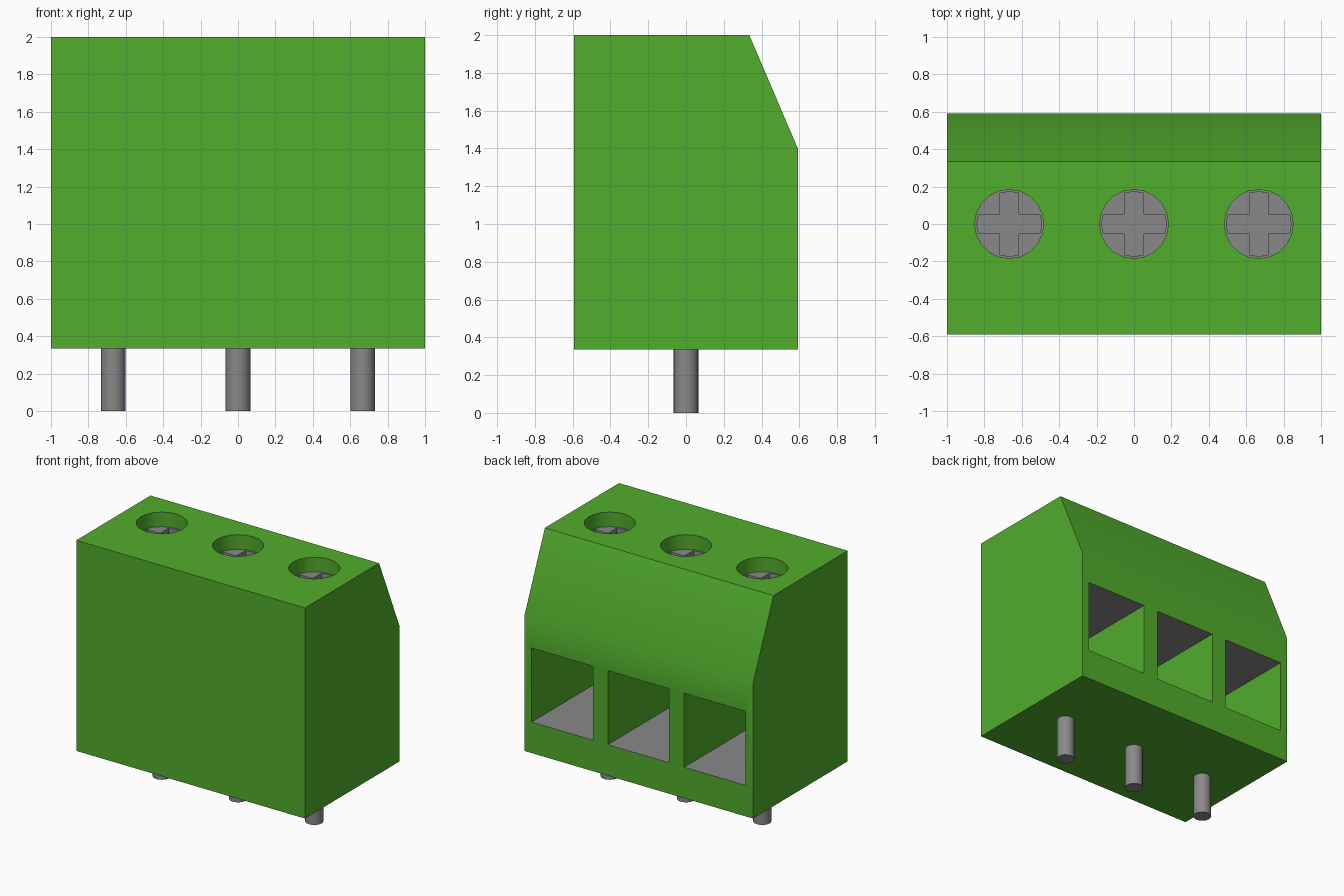
import bpy, bmesh, math

cube = bpy.data.objects.get("Cube")
if cube:
    bpy.data.objects.remove(cube, do_unlink=True)

PITCH = 0.667
CENTRES = (-PITCH, 0.0, PITCH)
BOTTOM, TOP = 0.335, 2.0
FLOOR, CEILING = 0.58, 1.165      # wire openings
SCREW_R, SCREW_TOP, SCREW_BASE = 0.184, 1.885, 1.3


def material(name, rgb):
    m = bpy.data.materials.new(name)
    m.use_nodes = True
    m.diffuse_color = (*rgb, 1)
    m.node_tree.nodes["Principled BSDF"].inputs["Base Color"].default_value = (*rgb, 1)
    return m


GREEN = material("green plastic", (0.084, 0.418, 0.026))
METAL = material("grey metal", (0.25, 0.25, 0.25))


def prism(name, points, offset, mats):
    """Extrude a closed outline of 3D points along offset."""
    bm = bmesh.new()
    face = bm.faces.new([bm.verts.new(p) for p in points])
    new = bmesh.ops.extrude_face_region(bm, geom=[face])["geom"]
    bmesh.ops.translate(bm, vec=offset,
                        verts=[g for g in new if isinstance(g, bmesh.types.BMVert)])
    bmesh.ops.recalc_face_normals(bm, faces=bm.faces)
    mesh = bpy.data.meshes.new(name)
    bm.to_mesh(mesh)
    bm.free()
    for m in mats:
        mesh.materials.append(m)
    ob = bpy.data.objects.new(name, mesh)
    bpy.context.collection.objects.link(ob)
    return ob


def cylinder(name, x, radius, z0, z1, sides, mats):
    ring = [(x + radius * math.cos(2 * math.pi * i / sides),
             radius * math.sin(2 * math.pi * i / sides), z0) for i in range(sides)]
    return prism(name, ring, (0, 0, z1 - z0), mats)


def activate(ob):
    bpy.ops.object.select_all(action='DESELECT')
    ob.select_set(True)
    bpy.context.view_layer.objects.active = ob


def cut(ob, cutter):
    """Subtract the cutter and delete it."""
    cutter.hide_render = True
    activate(ob)
    mod = ob.modifiers.new("cut", 'BOOLEAN')
    mod.operation, mod.solver, mod.object = 'DIFFERENCE', 'EXACT', cutter
    bpy.ops.object.modifier_apply(modifier=mod.name)
    bpy.data.objects.remove(cutter, do_unlink=True)


def smooth(ob):
    activate(ob)
    bpy.ops.object.shade_smooth_by_angle(angle=math.radians(30))


# Housing: side profile with a sloped back shoulder
profile = [(-0.592, BOTTOM), (0.592, BOTTOM), (0.592, 1.4), (0.335, TOP), (-0.592, TOP)]
housing = prism("housing", [(-1, y, z) for y, z in profile], (2, 0, 0), [GREEN, METAL])
for x in CENTRES:
    # Square wire opening at the back
    opening = [(x + sx * 0.268, 0.8, z) for sx, z in
               ((-1, FLOOR), (1, FLOOR), (1, CEILING), (-1, CEILING))]
    cut(housing, prism("opening_cutter", opening, (0, -1.2, 0), [GREEN]))
    # Round screw well in the top
    cut(housing, cylinder("well_cutter", x, SCREW_R, SCREW_BASE, 2.2, 20, [GREEN]))

# Metal contact surfaces on the floor and ceiling of each opening
for p in housing.data.polygons:
    flat = abs(p.normal.z) > 0.9
    p.material_index = int(flat and FLOOR - 0.02 < p.center.z < CEILING + 0.02)
smooth(housing)

# Screws with a cross slot, and solder pins
quarter = [(0.05, 0.05), (0.165, 0.05), (0.173, 0), (0.165, -0.05)]
for label, x in zip(("right", "middle", "left"), CENTRES):
    screw = cylinder("screw_" + label, x, SCREW_R, SCREW_BASE, SCREW_TOP, 20, [METAL])
    cross = []
    for k in range(4):
        c, s = round(math.cos(-k * math.pi / 2)), round(math.sin(-k * math.pi / 2))
        cross += [(x + c * a - s * b, s * a + c * b, SCREW_TOP - 0.08) for a, b in quarter]
    cut(screw, prism("slot_cutter", cross, (0, 0, 0.2), [METAL]))
    smooth(screw)
    smooth(cylinder("pin_" + label, x, 0.066, 0, BOTTOM + 0.03, 20, [METAL]))
